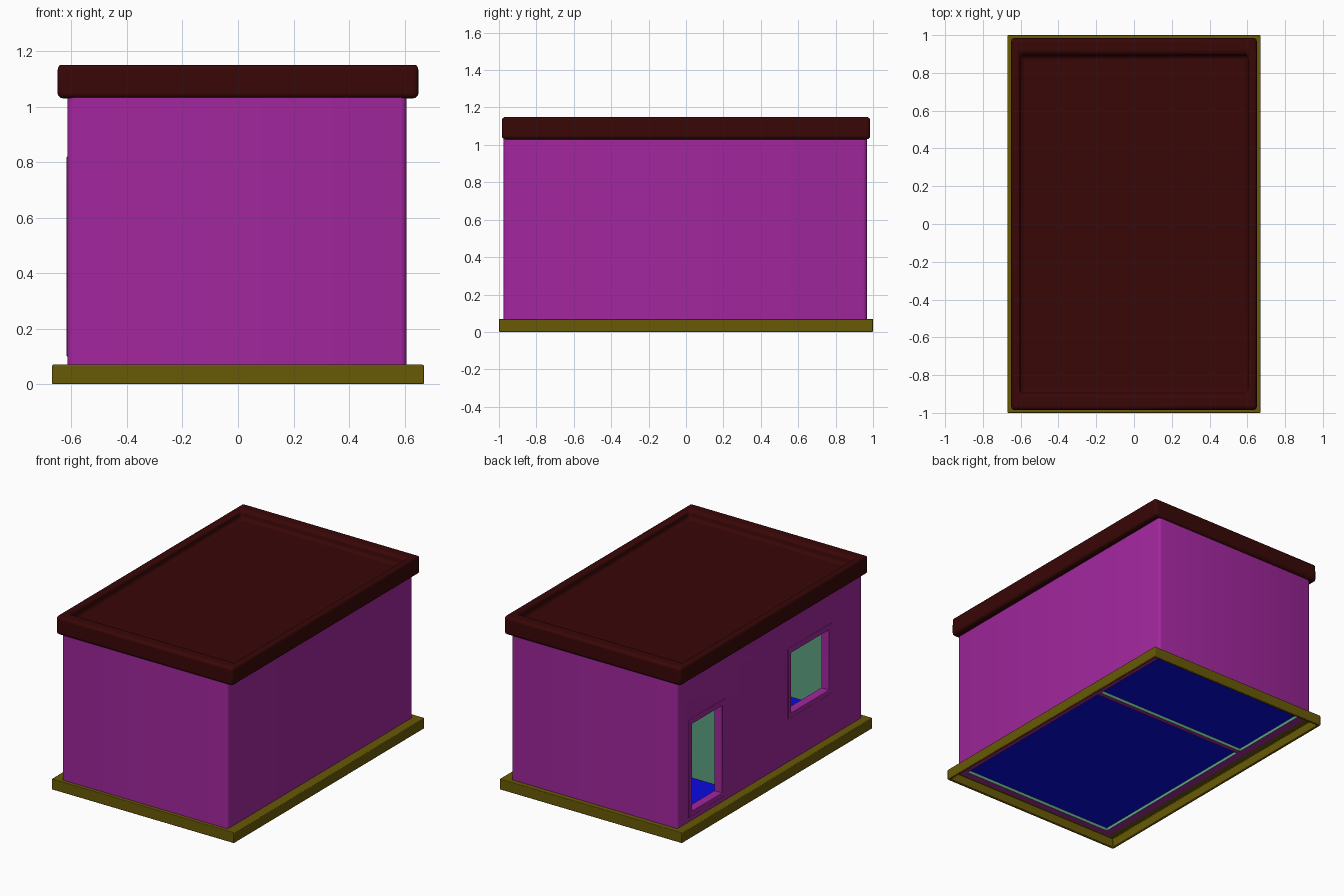
import bpy, bmesh, math

if "Cube" in bpy.data.objects:
    bpy.data.objects.remove(bpy.data.objects["Cube"])

def mat(name, rgb):
    m = bpy.data.materials.new(name)
    m.diffuse_color = (*rgb, 1)
    m.use_nodes = True
    m.node_tree.nodes["Principled BSDF"].inputs["Base Color"].default_value = m.diffuse_color
    return m

PURPLE = mat("wall_purple", (0.36, 0.02, 0.34))
GREEN = mat("inner_green", (0.11, 0.36, 0.22))
BLUE = mat("floor_blue", (0.003, 0.003, 0.75))
OLIVE = mat("base_olive", (0.14, 0.10, 0.002))
RED = mat("roof_red", (0.04, 0.002, 0.002))

def finish(name, bm, material):
    bmesh.ops.recalc_face_normals(bm, faces=bm.faces)
    me = bpy.data.meshes.new(name)
    bm.to_mesh(me)
    bm.free()
    ob = bpy.data.objects.new(name, me)
    bpy.context.collection.objects.link(ob)
    me.materials.append(material)
    return ob

def box_bm(lo, hi):
    bm = bmesh.new()
    bmesh.ops.create_cube(bm, size=1)
    for v in bm.verts:
        v.co = [a + (c + 0.5) * (b - a) for a, b, c in zip(lo, hi, v.co)]
    return bm

def box(name, lo, hi, material):
    return finish(name, box_bm(lo, hi), material)

def ring(name, profile, place, material):
    """Rectangular frame: profile is a closed list of (rect, depth), place maps (u, v, d) to 3D."""
    bm = bmesh.new()
    loops = []
    for (u0, v0, u1, v1), d in profile:
        corners = ((u0, v0), (u1, v0), (u1, v1), (u0, v1))
        loops.append([bm.verts.new(place(u, v, d)) for u, v in corners])
    for k, a in enumerate(loops):
        b = loops[(k + 1) % len(loops)]
        for i in range(4):
            j = (i + 1) % 4
            bm.faces.new((a[i], a[j], b[j], b[i]))
    return finish(name, bm, material)

def smooth_bevel(ob, width, segments=3):
    m = ob.modifiers.new("bevel", 'BEVEL')
    m.width, m.segments, m.limit_method = width, segments, 'ANGLE'
    bpy.ops.object.select_all(action='DESELECT')
    ob.select_set(True)
    bpy.context.view_layer.objects.active = ob
    bpy.ops.object.shade_smooth_by_angle(angle=math.radians(40))

# base: thin skirt with a lip that meets the walls
outer, skirt, lip = (-.67, -1, .67, 1), (-.655, -.985, .655, .985), (-.61, -.97, .604, .964)
base = ring("base_frame", [(outer, 0), (outer, .07), (lip, .07), (lip, .06), (skirt, .06), (skirt, 0)],
            lambda u, v, d: (u, v, d), OLIVE)
smooth_bevel(base, .004, 2)

# walls: solid block with rounded upright corners, hollowed below
bm = box_bm((-.614, -.975, .06), (.607, .967, 1.04))
upright = [e for e in bm.edges if abs(e.verts[0].co.z - e.verts[1].co.z) > .1]
bmesh.ops.bevel(bm, geom=upright, offset=.02, segments=3, profile=.5, affect='EDGES')
walls = finish("walls", bm, PURPLE)
walls.data.materials.append(GREEN)

# two rooms and two openings in the left wall
X0, X1 = -.56, .565
rooms = [(.355, .92), (-.93, .325)]
openings = {"door": (.50, .13, .82, .71), "window": (-.62, .385, -.22, .785)}
cutters = [box("room_cutter", (X0, a, -.1), (X1, b, 1.2), GREEN) for a, b in rooms]
cutters += [box(n + "_cutter", (-.8, y0, z0), (-.5, y1, z1), PURPLE)
            for n, (y0, z0, y1, z1) in openings.items()]
bpy.context.view_layer.objects.active = walls
for c in cutters:
    m = walls.modifiers.new("cut", 'BOOLEAN')
    m.operation, m.solver, m.object = 'DIFFERENCE', 'EXACT', c
    bpy.ops.object.modifier_apply(modifier=m.name)
for c in cutters:
    bpy.data.objects.remove(c)

# green room faces and divider, purple everywhere else
for p in walls.data.polygons:
    x, y, z = p.center
    inside = X0 - .001 < x < X1 + .001 and rooms[1][0] - .001 < y < rooms[0][1] + .001
    p.material_index = 1 if inside and abs(p.normal.z) < .5 else 0
bpy.ops.object.select_all(action='DESELECT')
walls.select_set(True)
bpy.ops.object.shade_smooth_by_angle(angle=math.radians(35))

# floors
for n, (a, b) in zip(("small_room_floor", "large_room_floor"), rooms):
    box(n, (X0, a, .08), (X1, b, .088), BLUE)

# trim around door and window
for n, (y0, z0, y1, z1) in openings.items():
    inner, rim = (y0, z0, y1, z1), (y0 - .03, z0 - .03, y1 + .03, z1 + .035)
    t = ring(n + "_trim", [(rim, -.58), (rim, -.618), (inner, -.618), (inner, -.58)],
             lambda u, v, d: (d, u, v), PURPLE)
    smooth_bevel(t, .003, 2)

# roof slab with a sunken top
bm = box_bm((-.65, -.985, 1.03), (.65, .985, 1.15))
top = max(bm.faces, key=lambda f: f.calc_center_median().z)
for hx, hy, z in ((.605, .9, 1.15), (.6, .89, 1.095)):
    bmesh.ops.inset_region(bm, faces=[top], thickness=.01)
    for v in top.verts:
        v.co = (math.copysign(hx, v.co.x), math.copysign(hy, v.co.y), z)
roof = finish("roof", bm, RED)
smooth_bevel(roof, .018)
